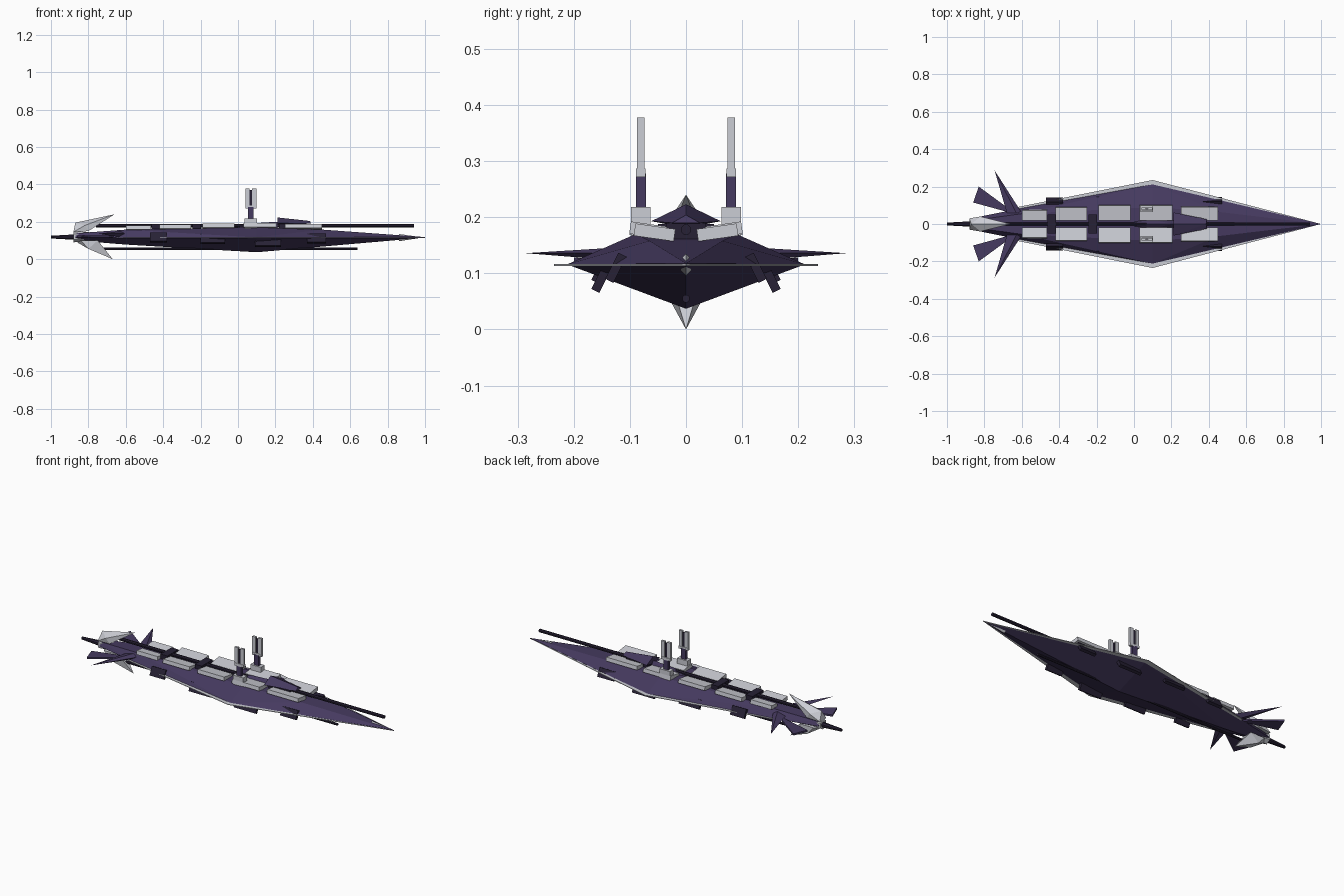
import bpy, bmesh, math
from mathutils import Vector, Matrix

if "Cube" in bpy.data.objects:
    bpy.data.objects.remove(bpy.data.objects["Cube"])


def material(name, color):
    m = bpy.data.materials.new(name)
    m.diffuse_color = (*color, 1)
    m.use_nodes = True
    m.node_tree.nodes["Principled BSDF"].inputs["Base Color"].default_value = m.diffuse_color
    return m


PURPLE = material("purple", (0.06, 0.042, 0.115))
DARK = material("dark", (0.02, 0.015, 0.035))
LIGHT = material("light", (0.6, 0.61, 0.66))


def solid(name, pts, mat):
    """Convex solid wrapped around a few corner points."""
    bm = bmesh.new()
    vs = [bm.verts.new(p) for p in pts]
    r = bmesh.ops.convex_hull(bm, input=vs)
    loose = [v for v in bm.verts if not v.link_faces]
    bmesh.ops.delete(bm, geom=loose, context='VERTS')
    bmesh.ops.dissolve_limit(bm, angle_limit=0.01, verts=bm.verts[:], edges=bm.edges[:])
    bmesh.ops.recalc_face_normals(bm, faces=bm.faces[:])
    me = bpy.data.meshes.new(name)
    bm.to_mesh(me)
    bm.free()
    me.materials.append(mat)
    ob = bpy.data.objects.new(name, me)
    bpy.context.collection.objects.link(ob)
    return ob


def box(name, x, y, z, mat, roll=0.0):
    """Box from (min, max) ranges, rolled about its own lengthwise axis."""
    c = Vector((sum(x) / 2, sum(y) / 2, sum(z) / 2))
    rot = Matrix.Rotation(roll, 3, 'X')
    pts = [c + rot @ (Vector((a, b, d)) - c) for a in x for b in y for d in z]
    return solid(name, pts, mat)


def rod(name, x0, x1, z, r0, r1, mat, n=8):
    pts = [(x, r * math.cos(2 * math.pi * (i + .5) / n), z + r * math.sin(2 * math.pi * (i + .5) / n))
           for x, r in ((x0, r0), (x1, r1)) for i in range(n)]
    return solid(name, pts, mat)


def side_y(s, lo, hi):
    return tuple(sorted((s * lo, s * hi)))


# Main hull: six-sided sections (x, half width, shoulder y, top z, bottom z)
hull = [(1, 0, 0, .118, .115)]
hull += [(.45, .128, .065, .158, .067), (.1, .212, .09, .17, .037),
         (-.6, .085, .055, .158, .078), (-.87, .03, .018, .138, .1)]
pts = []
for x, w, sh, zt, zb in hull:
    for s in (-1, 1):
        pts += [(x, s * w, .116), (x, s * sh, zt), (x, 0, zb)]
solid("main_hull", pts, PURPLE)

# Thin light rim around the waist
rim = [(1, 0), (.1, .235), (.1, -.235), (-.65, .085), (-.65, -.085)]
solid("hull_rim", [(x, y, z) for x, y in rim for z in (.1135, .1165)], LIGHT)

# Nose caps above and below the rim
for nm, zc in (("upper", .125), ("lower", .106)):
    solid("nose_cap_" + nm, [(.99, 0, .116), (.86, .01, zc), (.86, -.01, zc),
                            (.86, 0, zc + .01), (.86, 0, zc - .01)], LIGHT)

# Long guns along the spine and keel
rod("spine_gun", -.76, .94, .178, .0095, .0095, DARK)
rod("keel_gun", -.73, .64, .055, .007, .007, DARK)

# Tail spike and engine collar
rod("tail_spike", -1, -.8, .118, .008, .02, DARK)
rod("engine_collar", -.88, -.74, .12, .03, .02, LIGHT, 6)

# Spine crossbars
for x in (-.44, -.22):
    box("spine_crossbar", (x - .022, x + .022), (-.05, .05), (.15, .188), DARK)

# Forward deckhouse with a ridged roof
solid("deckhouse_roof", [(.21, .062, .193), (.21, -.062, .193), (.21, 0, .223),
                         (.21, .02, .185), (.21, -.02, .185), (.39, .025, .19),
                         (.39, -.025, .19), (.385, 0, .204)], PURPLE)
box("deckhouse_base", (.22, .36), (-.035, .035), (.155, .19), DARK)
solid("deckhouse_tail", [(-.02, .012, .165), (-.02, -.012, .165), (.08, .028, .165), (.08, -.028, .165),
                         (.21, .02, .165), (.21, -.02, .165), (.08, 0, .192), (.21, 0, .2)], PURPLE)

# Deck armour: start, end, outer edge, centre height
plates = [(-.6, -.465, .075, .166), (-.42, -.25, .09, .169), (-.19, -.02, .1, .174),
          (.03, .205, .1, .176), (.25, .45, .092, .173)]
# Side pods: start, end, y, z
pods = [(-.47, -.38, .122, .116), (-.2, -.07, .15, .108), (.09, .23, .15, .092), (.37, .47, .125, .11)]

for s, tag in ((1, "left"), (-1, "right")):
    for x0, x1, y1, zc in plates:
        box("deck_plate_" + tag, (x0, x1), side_y(s, .02, y1), (zc - .011, zc + .011), LIGHT, s * .14)
    for x0, x1, y, z in pods:
        box("side_pod_" + tag, (x0, x1), side_y(s, y - .026, y + .026), (z - .008, z + .008), DARK, -s * 1.1)

    # Upright twin-prong tower
    box("tower_base_" + tag, (.035, .102), side_y(s, .063, .098), (.165, .218), LIGHT)
    box("tower_neck_" + tag, (.053, .083), side_y(s, .071, .089), (.21, .278), PURPLE)
    box("tower_yoke_" + tag, (.039, .098), side_y(s, .072, .089), (.272, .287), LIGHT)
    for x in (.039, .076):
        box("tower_prong_" + tag, (x, x + .022), side_y(s, .074, .087), (.28, .378), LIGHT)
    box("tower_core_" + tag, (.06, .077), side_y(s, .078, .083), (.28, .37), DARK)

    # Sharp swept spike fin
    solid("spike_fin_" + tag, [(-.745, s * .286, .136), (-.6, s * .06, .137), (-.68, s * .06, .137),
                               (-.63, s * .06, .15), (-.63, s * .06, .118)], PURPLE)
    # Broad rear fin flaring outward
    solid("rear_fin_" + tag, [(x, s * y, z + d) for x, y, z in
                              ((-.66, .06, .12), (-.68, .09, .12), (-.83, .2, .123), (-.86, .115, .12))
                              for d in (-.005, .005)], PURPLE)

# Light tail fins sweeping forward, above and below
solid("tail_fin_upper", [(-.66, 0, .24), (-.87, 0, .195), (-.82, .04, .18), (-.82, -.04, .18),
                         (-.88, .03, .145), (-.88, -.03, .145), (-.8, .035, .15), (-.8, -.035, .15)], LIGHT)
solid("tail_fin_lower", [(-.67, 0, 0), (-.86, 0, .09), (-.8, .03, .055), (-.8, -.03, .055),
                         (-.75, .03, .1), (-.75, -.03, .1), (-.84, .03, .1), (-.84, -.03, .1)], LIGHT)
